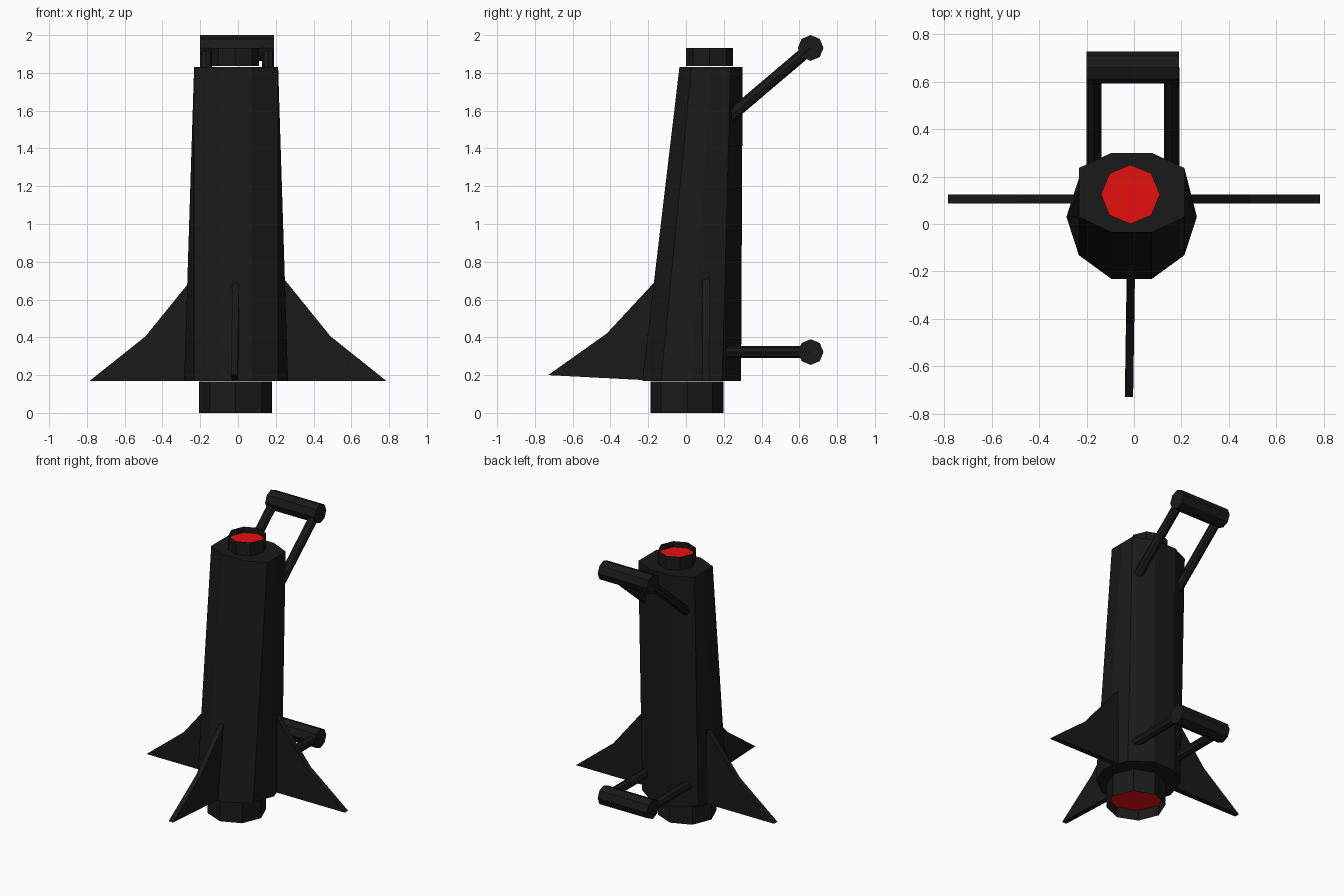
import bpy, bmesh, math
from mathutils import Vector

if "Cube" in bpy.data.objects:
    bpy.data.objects.remove(bpy.data.objects["Cube"])


def material(name, rgb):
    m = bpy.data.materials.new(name)
    m.diffuse_color = (*rgb, 1)
    m.use_nodes = True
    m.node_tree.nodes["Principled BSDF"].inputs["Base Color"].default_value = m.diffuse_color
    return m


BLACK = material("black", (0.01, 0.01, 0.01))
RED = material("red", (0.8, 0.005, 0.005))


def make(name, verts, faces, mat=BLACK):
    me = bpy.data.meshes.new(name)
    me.from_pydata(verts, [], faces)
    bm = bmesh.new()
    bm.from_mesh(me)
    bmesh.ops.recalc_face_normals(bm, faces=bm.faces)
    bm.to_mesh(me)
    bm.free()
    me.materials.append(mat)
    ob = bpy.data.objects.new(name, me)
    bpy.context.collection.objects.link(ob)
    return ob


def ring(cx, cy, z, r, n):
    return [(cx + r * math.cos(2 * math.pi * i / n),
             cy + r * math.sin(2 * math.pi * i / n), z) for i in range(n)]


def loft(name, a, b, caps=True):
    """Join two rings with side faces, optionally closing the ends."""
    n = len(a)
    faces = [(i, (i + 1) % n, n + (i + 1) % n, n + i) for i in range(n)]
    if caps:
        faces += [tuple(range(n)), tuple(range(n, 2 * n))]
    return make(name, a + b, faces)


def rod(name, p, q, r):
    """Eight-sided rod between two points."""
    p, q = Vector(p), Vector(q)
    turn = (q - p).to_track_quat('Z', 'Y')
    circle = [turn @ Vector(v) for v in ring(0, 0, 0, r, 8)]
    return loft(name, [p + v for v in circle], [q + v for v in circle])


# Ten-sided body: the front leans back, the back stays upright
base = ring(-0.01, 0.03, 0.17, 0.275, 10)
top = [(-0.01 + max(-0.2225, min(0.2225, x + 0.01)),
        0.1325 + (y - 0.03) * 0.64, 1.83) for x, y, z in base]
loft("body", base, top)

# Open end collars with sunken red discs
for name, cx, cy, r, z0, z1, zd in (
        ("top_collar", -0.015, 0.125, 0.125, 1.836, 1.932, 1.89),
        ("bottom_nozzle", -0.0125, 0.005, 0.193, 0.0, 0.165, 0.075)):
    loft(name, ring(cx, cy, z0, r, 8), ring(cx, cy, z1, r, 8), caps=False)
    make(name + "_disc", ring(cx, cy, zd, r * 0.995, 8), [tuple(range(8))], RED)

# Side fins
side = [(0.235, 0.72), (0.49, 0.405), (0.785, 0.17), (0.235, 0.17)]
for label, s in (("left", -1), ("right", 1)):
    loft(label + "_fin", [(s * x, 0.086, z) for x, z in side],
         [(s * x, 0.124, z) for x, z in side])

# Front fin, turned very slightly off the centre line
front = [(-0.15, 0.71), (-0.42, 0.42), (-0.73, 0.20), (-0.15, 0.17)]
loft("front_fin", [(-0.03 + 0.015 * (y + 0.15), y, z) for y, z in front],
     [(0.005 + 0.015 * (y + 0.15), y, z) for y, z in front])

# Two rear handles, each a cross bar on two struts
for label, z_body, z_bar in (("upper", 1.55, 1.932), ("lower", 0.322, 0.322)):
    rod(label + "_handle_bar", (-0.20, 0.66, z_bar), (0.19, 0.66, z_bar), 0.068)
    for side_name, x in (("left", -0.169), ("right", 0.159)):
        rod(f"{label}_{side_name}_strut", (x, 0.21, z_body), (x, 0.66, z_bar), 0.032)
